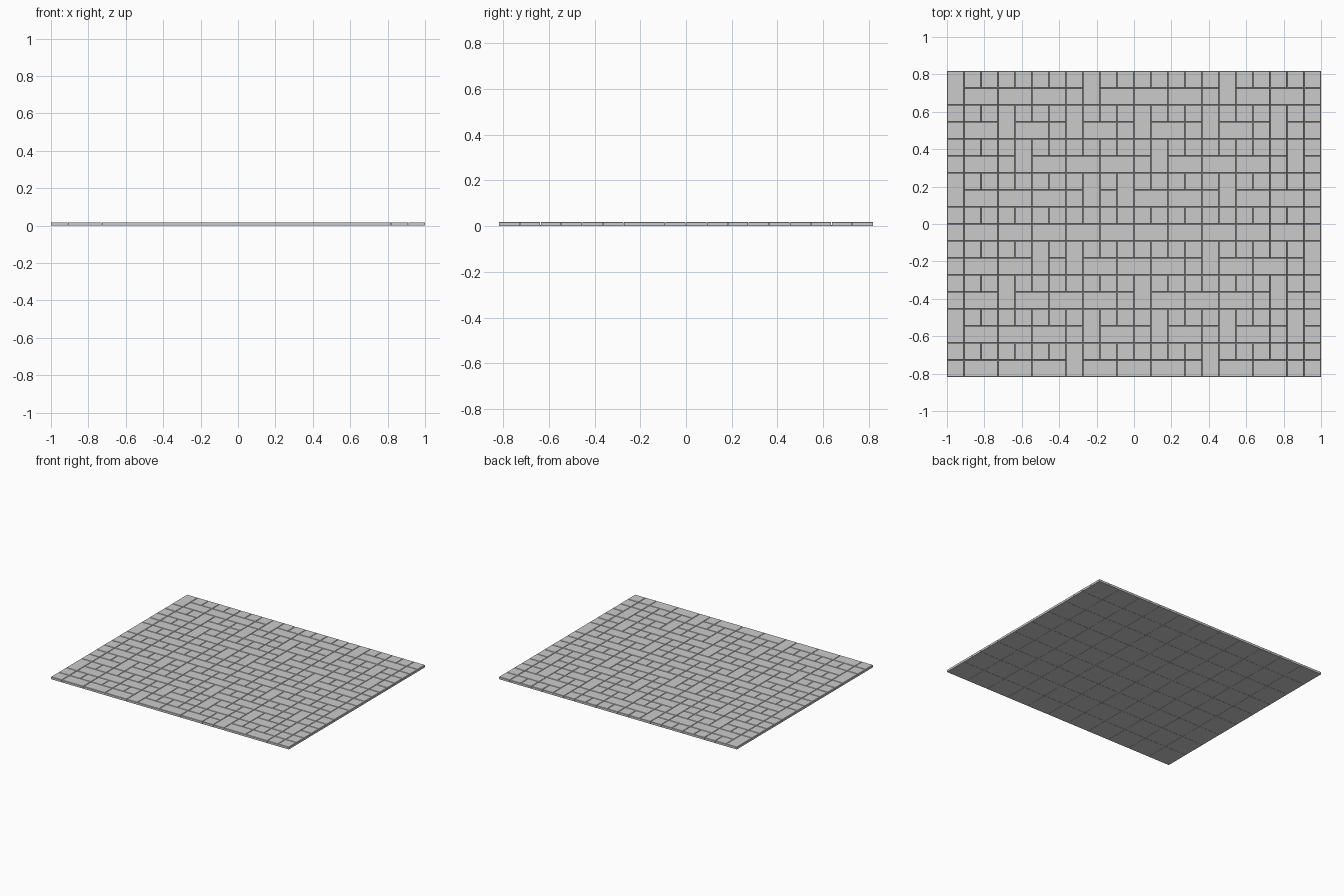
import bpy, bmesh

if "Cube" in bpy.data.objects:
    bpy.data.objects.remove(bpy.data.objects["Cube"])

NX, NY = 22, 18
S = 2.0 / NX
H = 0.018          # total thickness
BASE = 0.004       # backing thickness
GAP = 0.0012       # half joint width
CH = 0.0022        # edge chamfer
X0, Y0 = -1.0, NY * S / 2


def add_box(bm, x1, x2, y1, y2, z1, z2, chamfer=0.0):
    """Closed block with an optional chamfered top edge."""
    levels = [(z1, 0.0)]
    if chamfer:
        levels.append((z2 - chamfer, 0.0))
    levels.append((z2, chamfer))
    rings = []
    for z, d in levels:
        rings.append([bm.verts.new(p) for p in (
            (x1 + d, y1 + d, z), (x2 - d, y1 + d, z),
            (x2 - d, y2 - d, z), (x1 + d, y2 - d, z))])
    bm.faces.new(rings[0][::-1])
    bm.faces.new(rings[-1])
    for a, b in zip(rings, rings[1:]):
        for i in range(4):
            j = (i + 1) % 4
            bm.faces.new((a[i], a[j], b[j], b[i]))


def finish(name, bm):
    me = bpy.data.meshes.new(name)
    bm.to_mesh(me)
    bm.free()
    ob = bpy.data.objects.new(name, me)
    bpy.context.collection.objects.link(ob)
    return ob


# Upright two-cell tiles: top row -> columns
uprights = {
    0: (0, 8, 16), 2: (3, 7, 11, 15, 19), 4: (4, 12, 20),
    6: (0, 8, 10, 16), 10: (5, 7, 15, 21), 12: (3, 11, 19),
    14: (0, 8, 12, 16, 20), 16: (7, 15),
}
used = set()
tiles = []


def place(c, r, w, h):
    tiles.append((c, r, w, h))
    used.update((c + i, r + j) for i in range(w) for j in range(h))


for r, cols in uprights.items():
    for c in cols:
        place(c, r, 1, 2)

# Remaining cells: lying pairs on odd rows, single squares on even rows
for r in range(NY):
    for c in range(NX):
        if (c, r) in used:
            continue
        pair = r % 2 == 1 and 0 < c < NX - 2 and (c + 1, r) not in used
        place(c, r, 2 if pair else 1, 1)

# Paving tiles, outer sides flush with the slab edge
bm = bmesh.new()
for c, r, w, h in tiles:
    x1 = X0 + c * S + (GAP if c else 0)
    x2 = X0 + (c + w) * S - (GAP if c + w < NX else 0)
    y2 = Y0 - r * S - (GAP if r else 0)
    y1 = Y0 - (r + h) * S + (GAP if r + h < NY else 0)
    add_box(bm, x1, x2, y1, y2, BASE, H, CH)
finish("floor_tiles", bm)

# Backing panels with fine joints on the underside
bm = bmesh.new()
for i in range(NX // 2):
    for j in range(NY // 2):
        x1, y2 = X0 + i * 2 * S, Y0 - j * 2 * S
        g = 0.0008
        add_box(bm, x1 + g * (i > 0), x1 + 2 * S - g * (i < NX // 2 - 1),
                y2 - 2 * S + g * (j < NY // 2 - 1), y2 - g * (j > 0),
                0.0, BASE)
finish("backing_panels", bm)
